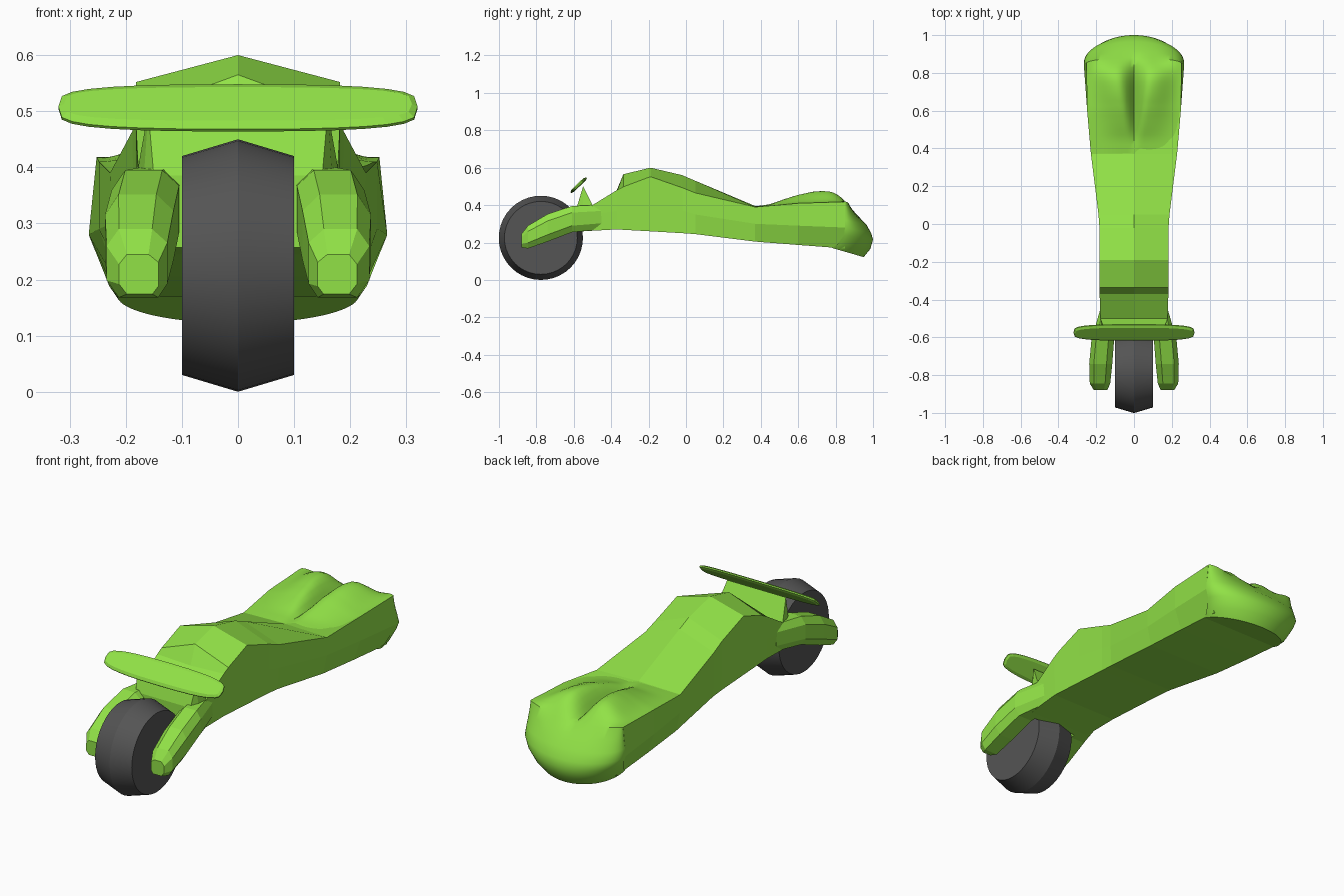
import bpy, bmesh, math
from mathutils import Vector

if "Cube" in bpy.data.objects:
    bpy.data.objects.remove(bpy.data.objects["Cube"])


def material(name, rgb):
    m = bpy.data.materials.new(name)
    m.diffuse_color = (*rgb, 1)
    m.use_nodes = True
    m.node_tree.nodes["Principled BSDF"].inputs["Base Color"].default_value = m.diffuse_color
    return m


GREEN = material("lime green", (0.285, 0.76, 0.062))
RUBBER = material("dark grey rubber", (0.09, 0.09, 0.09))


def loft(name, rows, mat, ring=True, caps=(True, True), fix=True, smooth=None):
    """Skin a list of equal-length point rows; rings close on themselves."""
    bm = bmesh.new()
    vs = [[bm.verts.new(p) for p in row] for row in rows]
    n = len(rows[0])
    for a, b in zip(vs, vs[1:]):
        for j in range(n if ring else n - 1):
            k = (j + 1) % n
            bm.faces.new((a[j], a[k], b[k], b[j]))
    if caps[0]:
        bm.faces.new(vs[0][::-1])
    if caps[1]:
        bm.faces.new(vs[-1])
    if fix:
        bmesh.ops.recalc_face_normals(bm, faces=bm.faces)
    me = bpy.data.meshes.new(name)
    bm.to_mesh(me)
    bm.free()
    me.materials.append(mat)
    ob = bpy.data.objects.new(name, me)
    bpy.context.collection.objects.link(ob)
    if smooth:
        bpy.ops.object.select_all(action='DESELECT')
        ob.select_set(True)
        bpy.context.view_layer.objects.active = ob
        bpy.ops.object.shade_smooth_by_angle(angle=math.radians(smooth))
    return ob


def interp(table, t):
    """Piecewise linear lookup in (t, value) pairs."""
    if t <= table[0][0]:
        return table[0][1]
    for (t0, v0), (t1, v1) in zip(table, table[1:]):
        if t <= t1:
            return v0 + (v1 - v0) * (t - t0) / (t1 - t0)
    return table[-1][1]


# Front wheel: crowned tyre with flat sides
loft("front_wheel",
     [[(x, -0.776 + r * math.cos(a), 0.225 + r * math.sin(a))
       for a in (2 * math.pi * i / 40 for i in range(40))]
      for x, r in ((-0.1, 0.195), (0, 0.225), (0.1, 0.195))],
     RUBBER, smooth=15)

# Main body: y, centre top z, edge z, edge x, side x, side z, bottom x, bottom z
BODY = [
    (-0.585, .385, .385, .150, .155, .33, .150, .257),
    (-0.55, .50, .50, .160, .170, .35, .168, .260),
    (-0.50, .40, .40, .178, .178, .35, .174, .263),
    (-0.37, .472, .48, .182, .181, .37, .180, .270),
    (-0.335, .565, .498, .182, .181, .38, .180, .268),
    (-0.19, .60, .552, .182, .181, .40, .180, .260),
    (-0.02, .56, .493, .183, .182, .37, .180, .250),
    (0.05, .53, .465, .188, .187, .35, .182, .245),
    (0.37, .395, .39, .228, .226, .30, .205, .205),
    (0.60, .34, .41, .248, .248, .29, .212, .187),
    (0.85, .30, .418, .252, .266, .28, .215, .168),
]
rows = []
for y, zc, ze, xe, xm, zm, xb, zb in BODY:
    rows.append([(0, y, zc), (xe, y, ze), (xm, y, zm), (xb, y, zb),
                 (-xb, y, zb), (-xm, y, zm), (-xe, y, ze)])
loft("main_body", rows, GREEN)

# Seat: twin humps with a groove that widens towards the back
EDGE = [(r[0], r[2]) for r in BODY]
WIDTH = [(r[0], r[3]) for r in BODY]
HUMP = [(.37, .392), (.45, .405), (.52, .43), (.6, .455), (.68, .472), (.74, .476),
        (.79, .469), (.83, .442), (.88, .39)]
GROOVE = [(.37, .395), (.7, .385), (.8, .388), (.88, .38)]
ANGLES = [math.pi * (j / 40 - .5) for j in range(41)]
rows = []
for i in range(21):
    y = .37 + .51 * i / 20
    w, e, h, g = (interp(t, y) for t in (WIDTH, EDGE, HUMP, GROOVE))
    xp = interp([(.37, .025), (.82, .095)], y)
    row = []
    for t in ANGLES:
        x = w * math.sin(t)
        a = abs(x)
        if a < xp:
            z = g + (h - g) * math.sin(math.pi / 2 * a / xp)
        else:
            z = e + (h - e) * (.5 + .5 * math.cos(math.pi * (a - xp) / (w - xp)))
        # back rows curve forward at the corners to meet the tail
        pull = .03 * max(0, (y - .75) / .13) * (1 - max(0, math.cos(t)))
        row.append((x, y - pull, z))
    rows.append(row)

# Rounded tail continues the seat: half width, start y, start z, back y, back z
for w, y0, z0, y1, z1 in ((.254, .85, .385, .917, .345),
                          (.262, .85, .32, .965, .295), (.266, .85, .28, .99, .25),
                          (.25, .845, .24, 1.0, .215), (.23, .81, .19, .985, .165),
                          (.215, .78, .171, .95, .122)):
    row = []
    for t in ANGLES:
        c = max(0, math.cos(t))
        row.append((w * math.sin(t), y0 + (y1 - y0) * c, z0 + (z1 - z0) * c))
    rows.append(row)
loft("seat_and_tail", rows, GREEN, ring=False, caps=(False, True), fix=False, smooth=40)

# Fork pads either side of the wheel: y, inner x, outer x, bottom z, top z
PAD = [(-.88, .142, .212, .174, .245), (-.845, .126, .234, .168, .29),
       (-.74, .115, .237, .205, .352), (-.61, .105, .225, .255, .395),
       (-.45, .10, .178, .270, .402)]
for side, label in ((1, "right"), (-1, "left")):
    rows = []
    for y, xa, xb, za, zb in PAD:
        cx, cz, hx, hz = (xa + xb) / 2, (za + zb) / 2, (xb - xa) / 2, (zb - za) / 2
        rows.append([(side * (cx + hx * u), y, cz + hz * v) for u, v in
                     ((1, .5), (.6, 1), (-.5, 1), (-1, .6),
                      (-1, -.6), (-.7, -1), (.6, -1), (1, -.5))])
    loft(label + "_fork_pad", rows, GREEN)

# Handlebar: thin, long rounded plate tilted back
mid = Vector((0, -.574, .506))
up = Vector((0, .042, .040))
normal = Vector((0, -.7, .7))
rows = []
for s, d in ((.75, -.008), (1, -.003), (1, .003), (.75, .010)):
    row = []
    for i in range(28):
        a = 2 * math.pi * i / 28
        c, q = math.cos(a), math.sin(a)
        x = math.copysign(abs(c) ** .75, c) * (.32 - .04 * (1 - s))
        v = math.copysign(abs(q) ** .5, q) * s
        row.append(mid + Vector((x, 0, 0)) + up * v + normal * d)
    rows.append(row)
loft("handlebar", rows, GREEN)
